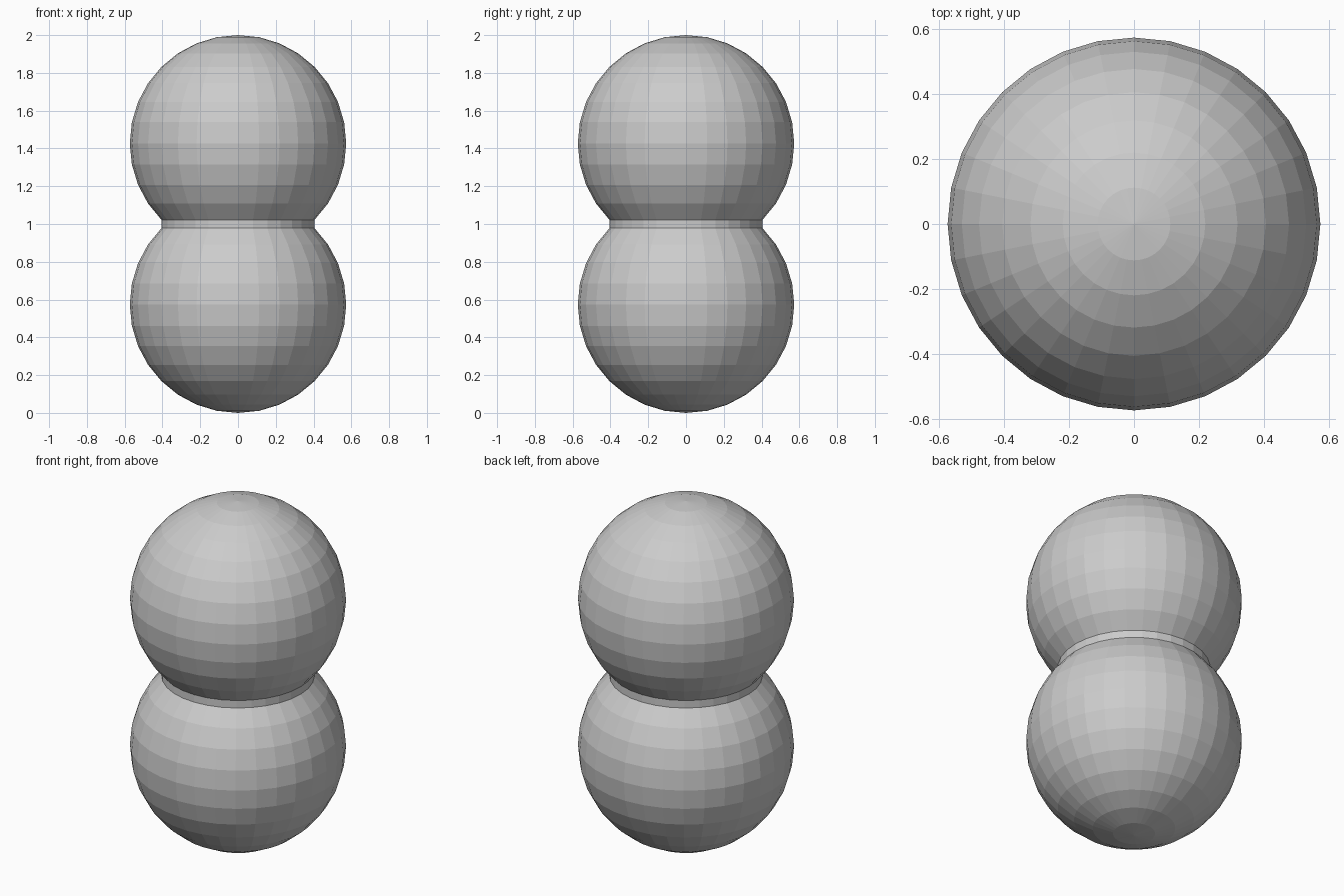
import bpy, bmesh
from mathutils import Matrix

if "Cube" in bpy.data.objects:
    bpy.data.objects.remove(bpy.data.objects["Cube"])

R = 0.573                      # ball radius
NECK = R * 0.70711             # height and radius of the ring 45 degrees off the equator

bm = bmesh.new()


def open_ball(z, side):
    """UV ball at height z with the cap facing the neck removed."""
    verts = bmesh.ops.create_uvsphere(
        bm, u_segments=32, v_segments=16, radius=R,
        matrix=Matrix.Translation((0, 0, z)))["verts"]
    cap = [v for v in verts if (v.co.z - z) * side > NECK + 0.01]
    bmesh.ops.delete(bm, geom=cap, context="VERTS")


# lower and upper balls
open_ball(R, 1)
open_ball(2 - R, -1)

# short neck band joining the two open rims
rims = [e for e in bm.edges if e.is_boundary]
bmesh.ops.bridge_loops(bm, edges=rims)
bmesh.ops.recalc_face_normals(bm, faces=bm.faces[:])

mesh = bpy.data.meshes.new("double_ball_body")
bm.to_mesh(mesh)
bm.free()
body = bpy.data.objects.new("double_ball_body", mesh)
bpy.context.collection.objects.link(body)
